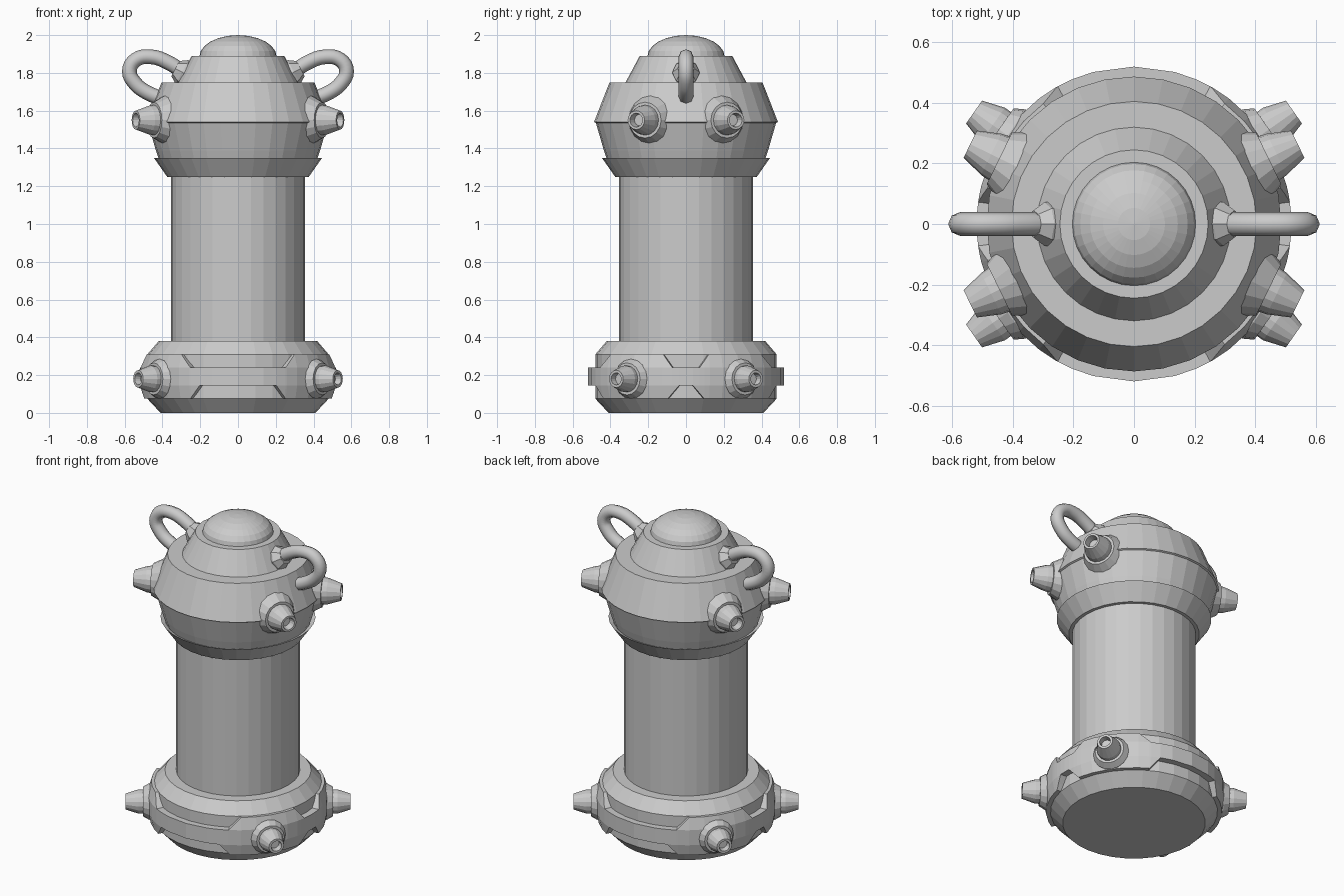
import bpy, bmesh
from math import sin, cos, pi, radians, degrees
from mathutils import Matrix, Vector

cube = bpy.data.objects.get("Cube")
if cube:
    bpy.data.objects.remove(cube)

grey = bpy.data.materials.new("plain_grey")
GREY = (0.6, 0.6, 0.6, 1)
grey.use_nodes = True
grey.diffuse_color = GREY
grey.node_tree.nodes["Principled BSDF"].inputs["Base Color"].default_value = GREY


def finish(name, bm, matrix=None):
    bmesh.ops.remove_doubles(bm, verts=bm.verts, dist=0.0005)
    bmesh.ops.recalc_face_normals(bm, faces=bm.faces)
    mesh = bpy.data.meshes.new(name)
    bm.to_mesh(mesh)
    bm.free()
    mesh.materials.append(grey)
    obj = bpy.data.objects.new(name, mesh)
    bpy.context.collection.objects.link(obj)
    if matrix:
        obj.matrix_world = matrix
    return obj


def lathe(name, profile, sides=32, matrix=None):
    """Turn (radius, height) points around the z axis."""
    bm = bmesh.new()
    rings = [[bm.verts.new((r * cos(2 * pi * i / sides), r * sin(2 * pi * i / sides), z))
              for i in range(sides)] for r, z in profile]
    for a, b in zip(rings, rings[1:]):
        for i in range(sides):
            j = (i + 1) % sides
            bm.faces.new((a[i], a[j], b[j], b[i]))
    return finish(name, bm, matrix)


# Main stack: base, column, collar, head, crown and dome
lathe("base", [(0, 0), (.41, 0), (.48, .075), (.48, .31), (.42, .38), (0, .38)])
lathe("column", [(0, .36), (.355, .36), (.355, 1.27), (0, 1.27)])
lathe("collar", [(0, 1.25), (.375, 1.25), (.445, 1.35), (.41, 1.335), (0, 1.335)])
lathe("head", [(0, 1.33), (.415, 1.33), (.435, 1.39), (.477, 1.535), (.487, 1.54),
               (.405, 1.75), (0, 1.75)])
lathe("crown", [(0, 1.74), (.32, 1.75), (.245, 1.89), (0, 1.89)])
lathe("dome", [(.205 * cos(k * pi / 12), 1.885 + .115 * sin(k * pi / 12)) for k in range(7)])


# Raised belt around the base, notched above and below at each of the four sides
def ramp(x, points):
    for (x0, y0), (x1, y1) in zip(points, points[1:]):
        if x <= x1:
            return y0 + (y1 - y0) * (x - x0) / (x1 - x0)
    return points[-1][1]


BELT_TOP = [(0, .24), (8, .24), (14, .31), (53, .31), (61, .24), (90, .24)]
BELT_LOW = [(0, .145), (4, .145), (11, .075), (60, .075), (67, .145), (90, .145)]
BELT_RADIUS = [(.075, .505), (.145, .52), (.24, .52), (.31, .498)]
stops = {p[0] for p in BELT_TOP + BELT_LOW} | {22, 33, 43, 75}
azimuths = sorted({s % 360 for a in stops for s in (a, 180 - a, 180 + a, 360 - a)})
bm = bmesh.new()
columns = []
for az in azimuths:
    fold = az % 180
    fold = min(fold, 180 - fold)
    low, top = ramp(fold, BELT_LOW), ramp(fold, BELT_TOP)
    section = [(.46, low)] + [(ramp(z, BELT_RADIUS), z) for z in (low, .145, .24, top)] + [(.46, top)]
    t = radians(az)
    columns.append([bm.verts.new((r * cos(t), r * sin(t), z)) for r, z in section])
for a, b in zip(columns, columns[1:] + columns[:1]):
    for k in range(6):
        n = (k + 1) % 6
        bm.faces.new((a[k], b[k], b[n], a[n]))
bmesh.ops.dissolve_degenerate(bm, dist=0.0005, edges=bm.edges)
finish("base_belt", bm)

# Nozzles: stepped cones with a hollow tip, profile heights are distances from the axis
LOWER = [(0, .42), (.1, .42), (.105, .51), (.085, .545), (.07, .545), (.07, .57),
         (.046, .645), (.032, .645), (.028, .61), (0, .61)]
UPPER = [(0, .36), (.135, .36), (.135, .42), (.095, .495), (.08, .495), (.076, .525),
         (.05, .602), (.037, .602), (.03, .56), (0, .56)]
for label, profile, angle, z in (("base", LOWER, 35, .18), ("head", UPPER, 26, 1.55)):
    for side, end, az in (("left", "back", angle), ("right", "back", 180 - angle),
                          ("right", "front", 180 + angle), ("left", "front", -angle)):
        m = (Matrix.Translation((0, 0, z)) @ Matrix.Rotation(radians(az), 4, "Z")
             @ Matrix.Rotation(pi / 2, 4, "Y"))
        lathe(f"{label}_nozzle_{end}_{side}", profile, 16, m)

# Curved side handles with a flared socket on the crown
PATH = [(.27, 1.79), (.37, 1.855), (.46, 1.885), (.54, 1.87), (.575, 1.81),
        (.545, 1.745), (.48, 1.695), (.39, 1.66)]
for side, s in (("left", 1), ("right", -1)):
    curve = bpy.data.curves.new("handle_path", "CURVE")
    curve.dimensions = "3D"
    curve.bevel_depth = .039
    curve.bevel_resolution = 2
    curve.resolution_u = 4
    spline = curve.splines.new("BEZIER")
    spline.bezier_points.add(len(PATH) - 1)
    for point, (x, z) in zip(spline.bezier_points, PATH):
        point.co = (s * x, 0, z)
        point.handle_left_type = point.handle_right_type = "AUTO"
    helper = bpy.data.objects.new("handle_path", curve)
    bpy.context.collection.objects.link(helper)
    bpy.context.view_layer.update()
    mesh = bpy.data.meshes.new_from_object(helper.evaluated_get(bpy.context.evaluated_depsgraph_get()))
    bpy.data.objects.remove(helper)
    mesh.materials.clear()
    mesh.materials.append(grey)
    mesh.shade_smooth()
    handle = bpy.data.objects.new(f"handle_{side}", mesh)
    bpy.context.collection.objects.link(handle)
    aim = Vector((s * .88, 0, .47)).to_track_quat("Z", "Y").to_matrix().to_4x4()
    lathe(f"handle_socket_{side}", [(0, -.04), (.072, -.04), (.072, .03), (.045, .07), (0, .07)], 8,
          Matrix.Translation((s * .27, 0, 1.79)) @ aim)
